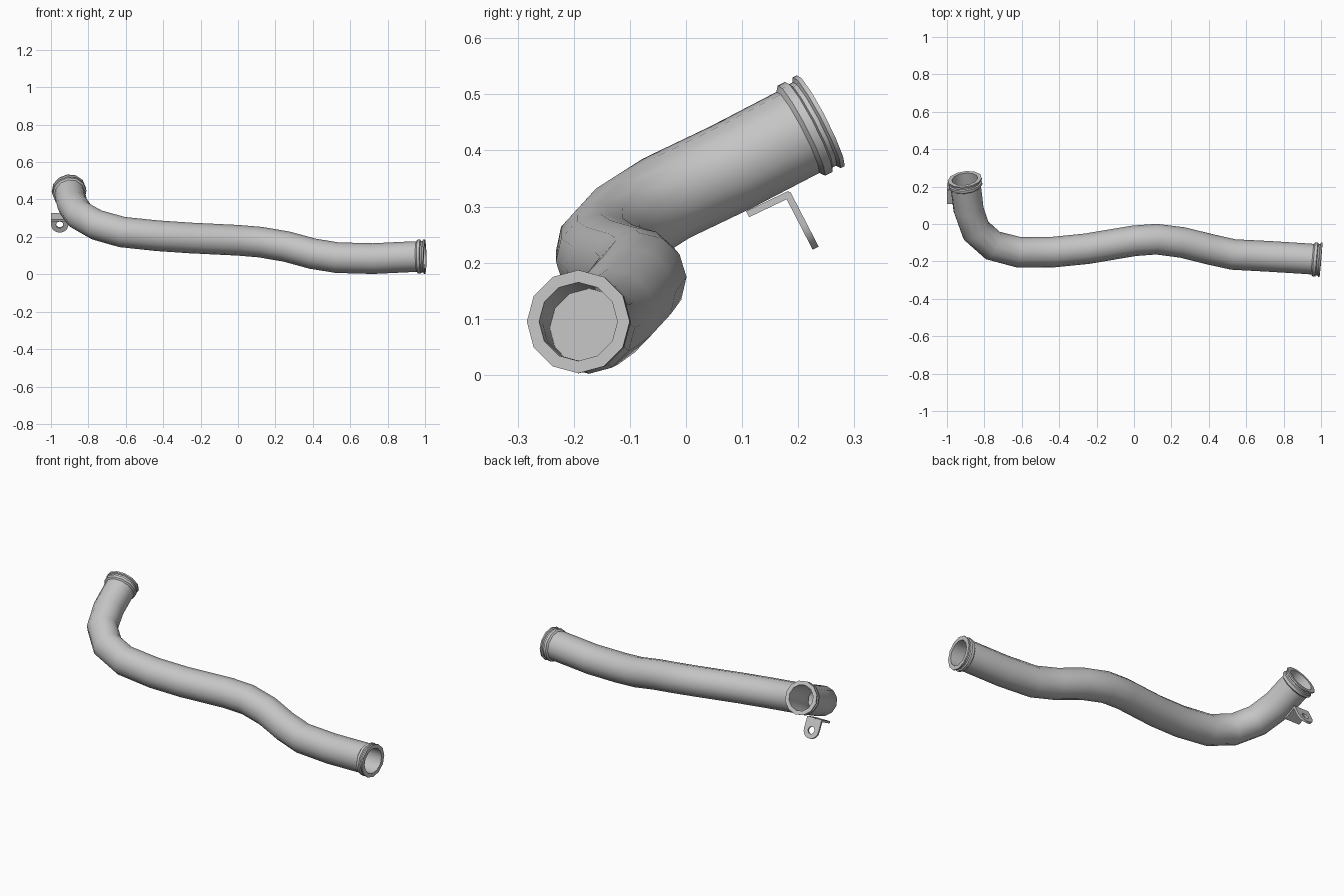
import bpy, bmesh, math
from mathutils import Vector, Matrix

if "Cube" in bpy.data.objects:
    bpy.data.objects.remove(bpy.data.objects["Cube"], do_unlink=True)

SIDES = 12
OUTER, BORE = 0.082, 0.07

metal = bpy.data.materials.new("grey metal")
metal.use_nodes = True
metal.diffuse_color = (0.56, 0.56, 0.56, 1)
metal.node_tree.nodes["Principled BSDF"].inputs["Base Color"].default_value = metal.diffuse_color


def add_mesh(name, bm, smooth=40):
    bmesh.ops.recalc_face_normals(bm, faces=bm.faces)
    mesh = bpy.data.meshes.new(name)
    bm.to_mesh(mesh)
    bm.free()
    mesh.materials.append(metal)
    obj = bpy.data.objects.new(name, mesh)
    bpy.context.collection.objects.link(obj)
    bpy.ops.object.select_all(action='DESELECT')
    obj.select_set(True)
    bpy.context.view_layer.objects.active = obj
    bpy.ops.object.shade_smooth_by_angle(angle=math.radians(smooth))
    return obj


# Centre line of the pipe, from the left end to the right end
path = [Vector(p) for p in (
    (1, -.192, .095), (.93, -.186, .094), (.72, -.173, .084), (.53, -.163, .089),
    (.4, -.134, .11), (.26, -.099, .148), (.12, -.081, .172), (0, -.09, .182),
    (-.25, -.132, .194), (-.43, -.15, .206), (-.62, -.15, .226), (-.755, -.115, .264),
    (-.845, -.035, .315), (-.885, .08, .37), (-.897, .18, .422), (-.905, .24, .453))]

# Cross-section frames carried along the path without twist
frames = []
up = Vector((0, 0, 1))
for i, p in enumerate(path):
    before = (p - path[i - 1]).normalized() if i else Vector()
    after = (path[i + 1] - p).normalized() if i < len(path) - 1 else Vector()
    d = (before + after).normalized()
    up = (up - d * up.dot(d)).normalized()
    frames.append((p, d, up.copy(), d.cross(up)))


def ring(bm, frame, radius, shift=0):
    p, d, u, v = frame
    verts = []
    for k in range(SIDES):
        a = math.tau * k / SIDES
        verts.append(bm.verts.new(p + d * shift + (u * math.cos(a) + v * math.sin(a)) * radius))
    return verts


# Pipe wall with a lip and a raised bead at each end: (distance from end, radius)
collar = [(0, .092), (.008, .092), (.012, .084), (.02, .084),
          (.024, .091), (.039, .091), (.046, OUTER)]
bm = bmesh.new()
rings = [ring(bm, frames[0], r, s) for s, r in collar]
rings += [ring(bm, f, OUTER) for f in frames[1:-1]]
rings += [ring(bm, frames[-1], r, -s) for s, r in reversed(collar)]
rings += [ring(bm, f, BORE) for f in reversed(frames)]
for i, a in enumerate(rings):
    b = rings[(i + 1) % len(rings)]
    for k in range(SIDES):
        n = (k + 1) % SIDES
        bm.faces.new((a[k], a[n], b[n], b[k]))
add_mesh("pipe", bm)

# Disc closing the bore deep inside the left end
bm = bmesh.new()
bm.faces.new(reversed(ring(bm, frames[2], BORE)))
plug = add_mesh("bore_disc", bm)


def plate(name, outlines, origin, along, thickness=.012):
    """Flat plate from closed 2D outlines; inner outlines become holes."""
    curve = bpy.data.curves.new(name, 'CURVE')
    curve.dimensions = '2D'
    curve.fill_mode = 'BOTH'
    curve.extrude = thickness / 2
    for pts in outlines:
        spline = curve.splines.new('POLY')
        spline.points.add(len(pts) - 1)
        for point, (x, y) in zip(spline.points, pts):
            point.co = (x, y, 0, 1)
        spline.use_cyclic_u = True
    temp = bpy.data.objects.new(name + "_outline", curve)
    bpy.context.collection.objects.link(temp)
    bpy.context.view_layer.update()
    mesh = bpy.data.meshes.new_from_object(temp.evaluated_get(bpy.context.evaluated_depsgraph_get()))
    bpy.data.objects.remove(temp, do_unlink=True)
    side = Vector((1, 0, 0))
    along = Vector(along).normalized()
    rotation = Matrix((side, along, side.cross(along))).transposed()
    bm = bmesh.new()
    bm.from_mesh(mesh)
    bpy.data.meshes.remove(mesh)
    bmesh.ops.remove_doubles(bm, verts=bm.verts, dist=.0001)
    bm.transform(Matrix.Translation(origin) @ rotation.to_4x4())
    add_mesh(name, bm)


def arc(radius, cy, turn, steps):
    return [(radius * math.cos(turn * k / steps), cy + radius * math.sin(turn * k / steps))
            for k in range(steps + 1)]


# Mounting bracket: arm under the pipe and a rounded tab with a bolt hole
corner = Vector((-.953, .182, .321))
half = .046
tab = [(-half, -.003), (half, -.003)] + arc(half, .061, math.pi, 10)
hole = arc(.02, .061, math.tau, 12)[:-1]
plate("bracket_tab", [tab, hole], corner, (0, .46, -.89))
arm = [(-half, -.003), (half, -.003), (half, .08), (-half, .08)]
plate("bracket_arm", [arm], corner, (0, -.9, -.43))
